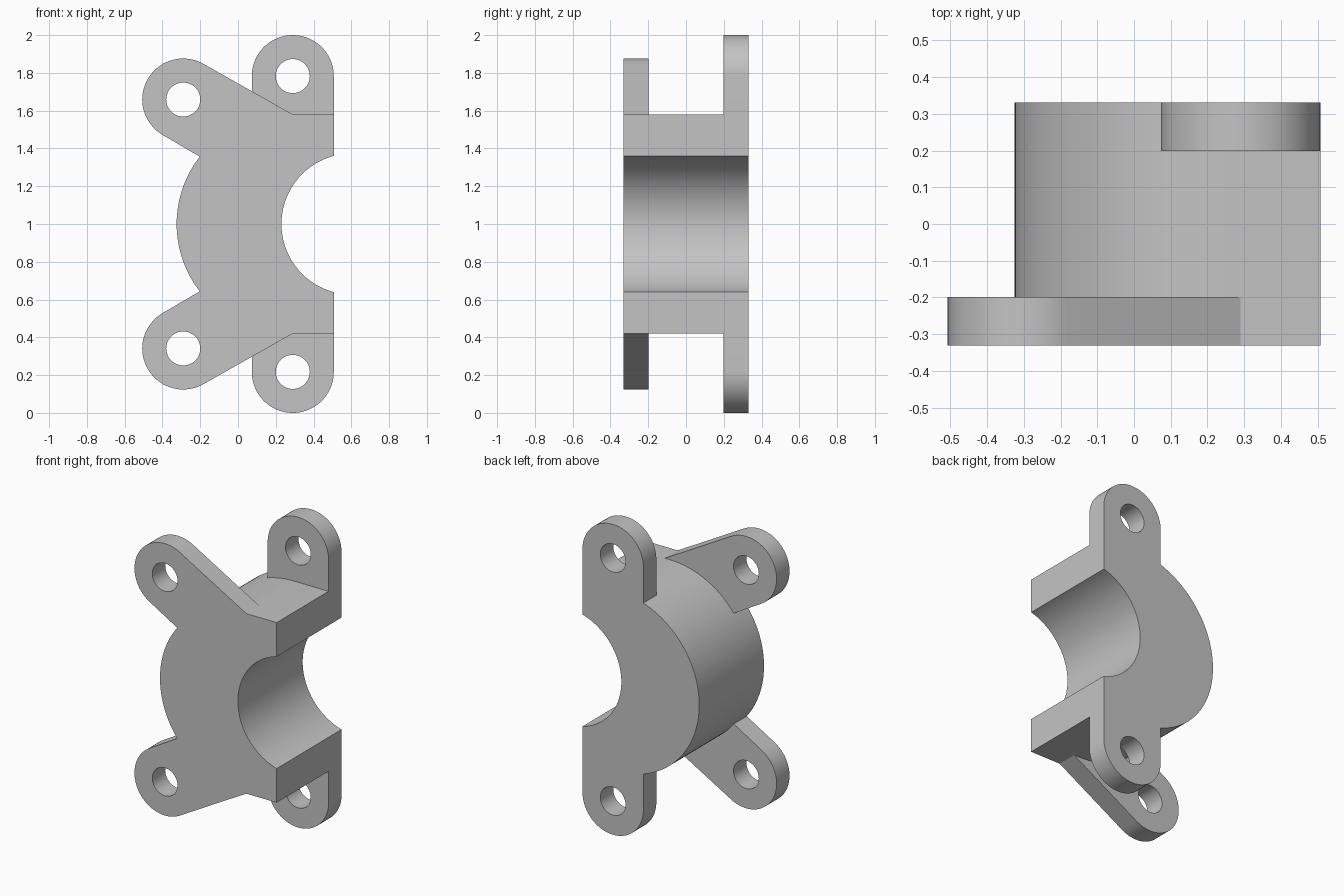
import bpy
import bmesh
from math import cos, sin, pi, radians

cube = bpy.data.objects.get("Cube")
if cube:
    bpy.data.objects.remove(cube, do_unlink=True)

MID = 1.0            # height of the symmetry plane
FRONT, BACK = -0.33, 0.33
TAB = 0.132          # thickness of the mounting tabs
RIGHT = 0.507        # flat mating face
LUG_R, HOLE_R = 0.217, 0.09
ARM, LUG = (-0.29, 0.659), (0.29, 0.783)   # hole centres above MID

grey = bpy.data.materials.new("plain_grey")
grey.use_nodes = True
grey.diffuse_color = (0.55, 0.55, 0.55, 1)
grey.node_tree.nodes["Principled BSDF"].inputs["Base Color"].default_value = (0.55, 0.55, 0.55, 1)


def arc(cx, cz, r, start, end, n=48):
    angles = [radians(start + (end - start) * i / n) for i in range(n + 1)]
    return [(cx + r * cos(a), cz + r * sin(a)) for a in angles]


def plate(name, outline, y0, y1, side=1):
    """Extrude an x-z outline, given relative to MID, from y0 to y1."""
    bm = bmesh.new()
    face = bm.faces.new([bm.verts.new((x, y0, MID + side * z)) for x, z in outline])
    new = bmesh.ops.extrude_face_region(bm, geom=[face])["geom"]
    bmesh.ops.translate(bm, vec=(0, y1 - y0, 0),
                        verts=[v for v in new if isinstance(v, bmesh.types.BMVert)])
    bmesh.ops.recalc_face_normals(bm, faces=bm.faces)
    mesh = bpy.data.meshes.new(name)
    bm.to_mesh(mesh)
    bm.free()
    mesh.materials.append(grey)
    obj = bpy.data.objects.new(name, mesh)
    bpy.context.collection.objects.link(obj)
    return obj


def combine(target, other, operation):
    bpy.context.view_layer.objects.active = target
    mod = target.modifiers.new(operation, "BOOLEAN")
    mod.operation, mod.solver, mod.object = operation, "EXACT", other
    bpy.ops.object.modifier_apply(modifier=mod.name)
    bpy.data.objects.remove(other, do_unlink=True)


def cut_round(target, x, z, r, n=64):
    circle = arc(x, z, r, 0, 360, n)[:-1]
    cutter = plate("cutter", circle, FRONT - 0.1, BACK + 0.1)
    cutter.hide_render = True
    combine(target, cutter, "DIFFERENCE")


# half-round clamp body
body_r = 0.58
body = plate("clamp_bracket", arc(0.255, 0, body_r, 90, 270, 64)
             + [(RIGHT, -body_r), (RIGHT, body_r)], FRONT, BACK)

# slanted front arms and upright back lugs, mirrored top to bottom
ax, az = ARM
lx, lz = LUG
arm_outline = arc(ax, az, LUG_R, 60, 240) + [(0.1, 0.18), (0.29, 0.3), (0.29, body_r)]
lug_outline = arc(lx, lz, LUG_R, 0, 180) + [(lx - LUG_R, 0.45), (RIGHT, 0.45)]
for side in (1, -1):
    combine(body, plate("front_arm", arm_outline, FRONT, FRONT + TAB, side), "UNION")
    combine(body, plate("back_lug", lug_outline, BACK - TAB, BACK, side), "UNION")

# bolt holes and central bore
for side in (1, -1):
    for x, z in (ARM, LUG):
        cut_round(body, x, side * z, HOLE_R)
cut_round(body, 0.603, 0, 0.373, 128)

bpy.ops.object.select_all(action="DESELECT")
body.select_set(True)
bpy.context.view_layer.objects.active = body
bpy.ops.object.shade_smooth_by_angle(angle=radians(25))
